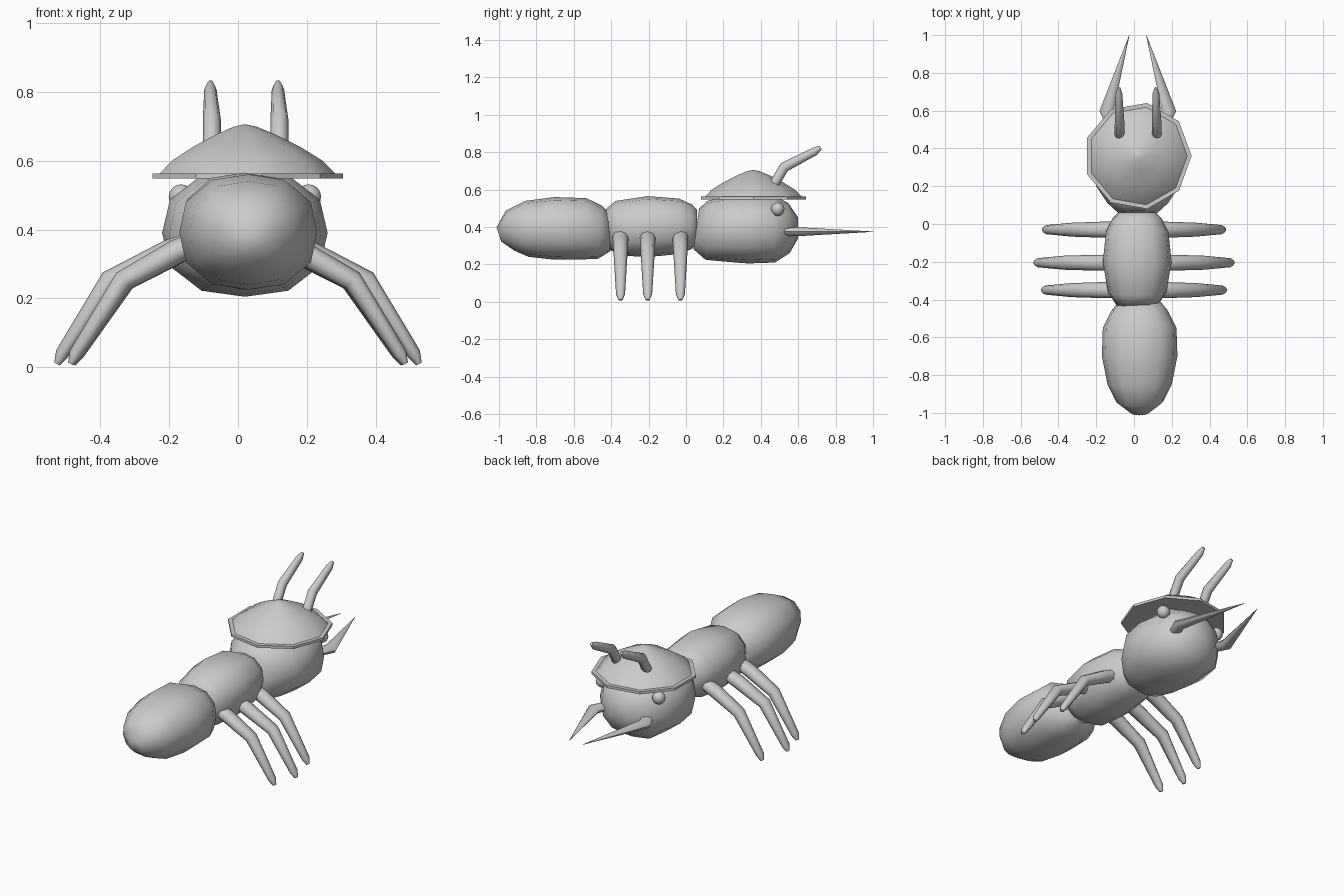
import bpy
import bmesh
import math
from mathutils import Vector

old = bpy.data.objects.get("Cube")
if old:
    bpy.data.objects.remove(old, do_unlink=True)

grey = bpy.data.materials.new("plain_grey")
grey.use_nodes = True
colour = (0.6, 0.6, 0.6, 1)
grey.diffuse_color = colour
grey.node_tree.nodes["Principled BSDF"].inputs["Base Color"].default_value = colour


def finish(bm, name, angle):
    bmesh.ops.recalc_face_normals(bm, faces=bm.faces)
    mesh = bpy.data.meshes.new(name)
    bm.to_mesh(mesh)
    bm.free()
    mesh.materials.append(grey)
    obj = bpy.data.objects.new(name, mesh)
    bpy.context.collection.objects.link(obj)
    bpy.ops.object.select_all(action='DESELECT')
    obj.select_set(True)
    bpy.context.view_layer.objects.active = obj
    bpy.ops.object.shade_smooth_by_angle(angle=math.radians(angle))
    return obj


def loft(name, path, radii, ref, sides=8, power=2.0, angle=60):
    """Skin rings of (side, up) radii along a path; power squares off the rings."""
    bm = bmesh.new()
    pts = [Vector(p) for p in path]
    rings = []
    for i, p in enumerate(pts):
        ahead = (pts[min(i + 1, len(pts) - 1)] - p).normalized()
        behind = (p - pts[max(i - 1, 0)]).normalized()
        t = (ahead + behind).normalized()
        side = Vector(ref).cross(t).normalized()
        up = t.cross(side)
        ring = []
        for k in range(sides):
            a = math.tau * k / sides
            c, s = math.cos(a), math.sin(a)
            grow = (abs(c) ** power + abs(s) ** power) ** (-1 / power)
            ring.append(bm.verts.new(p + side * c * grow * radii[i][0] + up * s * grow * radii[i][1]))
        rings.append(ring)
    for a, b in zip(rings, rings[1:]):
        for k in range(sides):
            n = (k + 1) % sides
            bm.faces.new((a[k], a[n], b[n], b[k]))
    bm.faces.new(rings[0][::-1])
    bm.faces.new(rings[-1])
    return finish(bm, name, angle)


def body(name, x, stations):
    """Body segment from stations of (y, half width, bottom, top)."""
    path = [(x, y, (lo + hi) / 2) for y, w, lo, hi in stations]
    radii = [(w, (hi - lo) / 2) for y, w, lo, hi in stations]
    return loft(name, path, radii, (0, 0, 1), 12, 2.4)


# Body segments
body("abdomen", 0.03, [(-1, .045, .32, .40), (-.94, .125, .27, .49), (-.85, .17, .24, .54),
                       (-.7, .2, .225, .56), (-.55, .195, .225, .555),
                       (-.46, .15, .23, .515), (-.41, .11, .27, .48)])
body("thorax", 0.017, [(-.43, .11, .28, .48), (-.36, .155, .245, .54), (-.2, .182, .24, .565),
                       (-.04, .165, .255, .552), (.03, .13, .28, .52), (.06, .1, .31, .49)])
body("head", 0.02, [(.055, .1, .28, .50), (.11, .16, .225, .54), (.2, .22, .215, .56),
                    (.33, .24, .205, .575), (.47, .215, .21, .57),
                    (.55, .15, .26, .53), (.60, .06, .34, .45)])

# Hat: nine-sided brim and dome
hat = (.02, .36)
loft("hat_brim", [(*hat, .548), (*hat, .563)], [(.285, .285)] * 2, (0, 1, 0), 9, angle=30)
dome = [(.56, .265), (.60, .225), (.64, .16), (.675, .09), (.698, .035), (.705, .002)]
loft("hat_dome", [(*hat, z) for z, r in dome], [(r, r) for z, r in dome], (0, 1, 0), 9)

for s, label in ((1, "left"), (-1, "right")):
    # Antennae
    x = .022 + s * .098
    loft("antenna_" + label,
         [(x, .455, .60), (x, .525, .72), (x - .004, .69, .805), (x - .004, .72, .825)],
         [(.026, .026), (.028, .026), (.022, .018), (.01, .008)], (1, 0, 0))

    # Mandibles
    loft("mandible_" + label,
         [(.02 + s * x, y, .375) for x, y in ((.11, .47), (.165, .6), (.045, 1))],
         [(.03, .02), (.038, .024), (.001, .001)], (0, 0, 1))

    # Eyes
    bm = bmesh.new()
    bmesh.ops.create_uvsphere(bm, u_segments=12, v_segments=8, radius=.036)
    bmesh.ops.translate(bm, verts=bm.verts, vec=(.02 + s * .185, .49, .495))
    finish(bm, "eye_" + label, 60)

    # Legs: hip, knee and foot, with the middle pair reaching furthest
    for y, reach, part in ((-.03, -.045, "front"), (-.205, 0, "middle"), (-.35, -.04, "rear")):
        loft(part + "_leg_" + label,
             [(s * (x + reach * f), y, z) for x, z, f in
              ((.12, .365, .3), (.2, .335, .5), (.372, .252, 1), (.51, .04, 1), (.525, .01, 1))],
             [(.033, .042), (.036, .042), (.031, .037), (.02, .024), (.009, .011)], (0, 1, 0))
